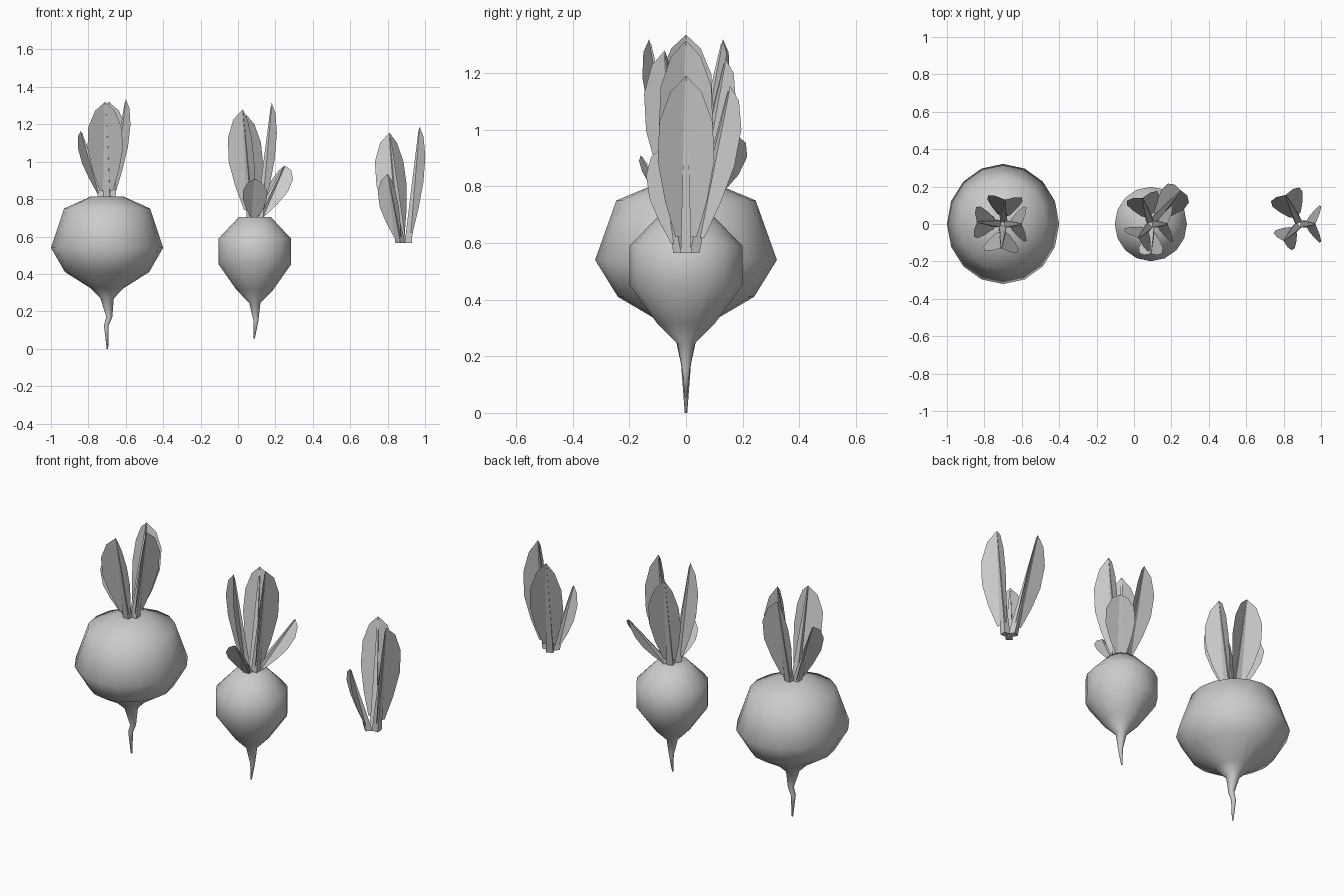
import bpy, math
from mathutils import Vector

if "Cube" in bpy.data.objects:
    bpy.data.objects.remove(bpy.data.objects["Cube"])


def add_object(name, verts, faces):
    me = bpy.data.meshes.new(name)
    me.from_pydata([tuple(v) for v in verts], [], faces)
    me.update()
    ob = bpy.data.objects.new(name, me)
    bpy.context.collection.objects.link(ob)
    return ob


# Turned root: rings of (z, radius, sideways wobble), from crown to root tip
def bulb(name, cx, rings, sy=1.0, sides=16):
    verts, faces = [], []
    for z, r, dx in rings:
        for i in range(sides):
            a = 2 * math.pi * i / sides
            verts.append((cx + dx + r * math.cos(a), r * sy * math.sin(a), z))
    for k in range(len(rings) - 1):
        for i in range(sides):
            j = (i + 1) % sides
            a, b = k * sides, (k + 1) * sides
            faces.append((a + i, b + i, b + j, a + j))
    faces.append(tuple(range(sides)))
    last = (len(rings) - 1) * sides
    faces.append(tuple(reversed(range(last, last + sides))))
    ob = add_object(name, verts, faces)
    for p in ob.data.polygons:
        p.use_smooth = True
    return ob


# Folded leaf: the midrib faces the plant's middle, the two halves bend outward
OUTLINE = [(0.09, 0.38), (0.3, 0.75), (0.52, 1.0), (0.74, 0.94), (0.91, 0.55), (1.0, 0.0)]


def leaf(name, base, tip, width, centre):
    base, tip = Vector(base), Vector(tip)
    axis = tip - base
    out = Vector((tip.x - centre, tip.y, 0)).normalized()
    side = Vector((-out.y, out.x, 0))
    verts, faces = [], []
    for t, w in OUTLINE:
        mid = base + axis * t
        half = width * w
        back = out * half * 0.5
        verts += [mid + back + side * half, mid, mid + back - side * half]
    for k in range(len(OUTLINE) - 1):
        a, b = 3 * k, 3 * k + 3
        if k == len(OUTLINE) - 2:
            faces += [(a, a + 1, b + 1), (a + 1, a + 2, b + 1)]
        else:
            faces += [(a, a + 1, b + 1, b), (a + 1, a + 2, b + 2, b + 1)]
    # Tapering stalk along the midrib
    s = len(verts)
    for t, r in ((0, 0.019), (0.5, 0.011), (0.97, 0.003)):
        m = base + axis * t
        verts += [m + side * r + out * r, m + side * r - out * r,
                  m - side * r - out * r, m - side * r + out * r]
    for k in range(2):
        for i in range(4):
            j = (i + 1) % 4
            a, b = s + 4 * k, s + 4 * k + 4
            faces.append((a + i, a + j, b + j, b + i))
    faces += [(s, s + 3, s + 2, s + 1), (s + 8, s + 9, s + 10, s + 11)]
    return add_object(name, verts, faces)


def leaf_bunch(name, centre, z, leaves):
    for n, (x, y, top, width) in enumerate(leaves, 1):
        d = Vector((x - centre, y, 0)).normalized() * 0.025
        leaf(f"{name}_{n}", (centre + d.x, d.y, z), (x, y, top), width, centre)


# Large vegetable
bulb("large_root", -0.70, [
    (0.815, 0.085, 0), (0.75, 0.23, 0), (0.54, 0.30, 0), (0.41, 0.225, 0),
    (0.325, 0.09, 0), (0.27, 0.036, 0), (0.17, 0.016, 0.012),
    (0.125, 0.013, -0.004), (0.0, 0.004, 0.002)], sy=1.07)
leaf_bunch("large_leaf", -0.70, 0.80, [
    (-0.71, -0.13, 1.32, 0.095), (-0.60, 0.0, 1.335, 0.095),
    (-0.69, 0.13, 1.32, 0.095), (-0.84, 0.01, 1.165, 0.085)])

# Small vegetable
bulb("small_root", 0.09, [
    (0.705, 0.085, 0), (0.59, 0.193, 0), (0.45, 0.193, 0), (0.315, 0.098, 0),
    (0.245, 0.03, 0), (0.15, 0.013, 0.006), (0.055, 0.004, -0.004)], sy=1.03)
leaf_bunch("small_leaf", 0.09, 0.69, [
    (0.025, -0.075, 1.28, 0.09), (0.045, 0.14, 1.25, 0.09),
    (0.18, 0.0, 1.315, 0.095), (0.25, 0.18, 0.98, 0.08),
    (0.09, -0.16, 0.91, 0.065)])

# Separate bunch of leaves
leaf_bunch("loose_leaf", 0.885, 0.565, [
    (0.81, 0.155, 1.155, 0.09), (0.80, -0.09, 0.935, 0.07),
    (0.97, 0.0, 1.19, 0.10)])
